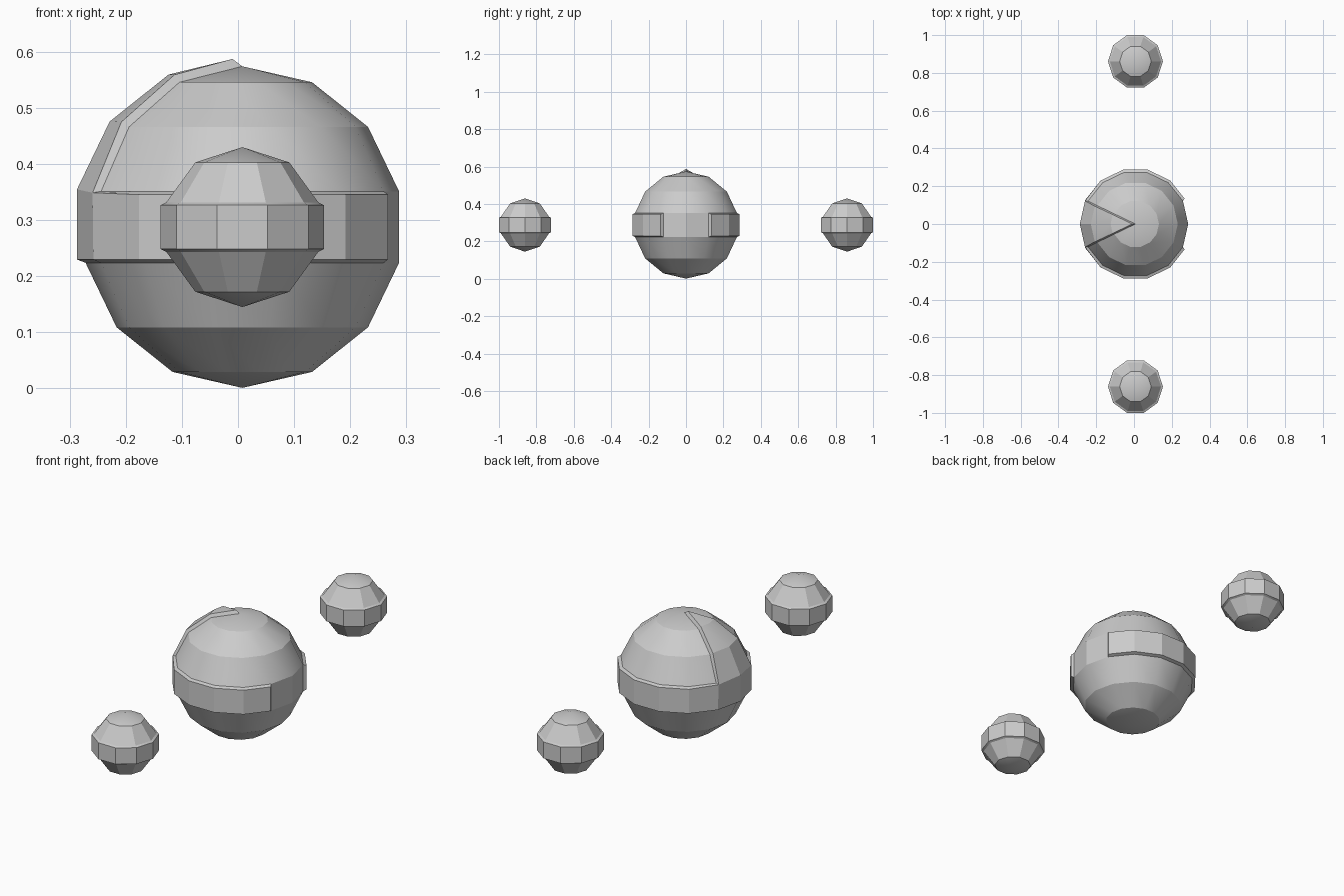
import bpy, bmesh, math

if "Cube" in bpy.data.objects:
    bpy.data.objects.remove(bpy.data.objects["Cube"])

CX, CZ = 0.0077, 0.2875


def banded_ball(name, radius, segments, rings, loc, is_raised, inset, depth):
    """Low-poly ball with a region of faces raised into a band."""
    bm = bmesh.new()
    arc = [bm.verts.new((radius * math.sin(math.pi * i / rings), 0,
                         radius * math.cos(math.pi * i / rings)))
           for i in range(rings + 1)]
    edges = [bm.edges.new(p) for p in zip(arc, arc[1:])]
    bmesh.ops.spin(bm, geom=arc + edges, cent=(0, 0, 0), axis=(0, 0, 1),
                   angle=2 * math.pi, steps=segments)
    bmesh.ops.remove_doubles(bm, verts=bm.verts[:], dist=1e-4)
    bmesh.ops.recalc_face_normals(bm, faces=bm.faces[:])
    bm.normal_update()
    step = 2 * math.pi / segments
    chosen = []
    for f in bm.faces:
        c = f.calc_center_median()
        if is_raised(abs(math.atan2(c.y, c.x)) / step, c.z / radius):
            chosen.append(f)
    bmesh.ops.inset_region(bm, faces=chosen, thickness=inset, depth=depth,
                           use_even_offset=True, use_boundary=True)
    mesh = bpy.data.meshes.new(name)
    bm.to_mesh(mesh)
    bm.free()
    obj = bpy.data.objects.new(name, mesh)
    obj.location = loc
    bpy.context.collection.objects.link(obj)
    bpy.ops.object.select_all(action='DESELECT')
    obj.select_set(True)
    bpy.context.view_layer.objects.active = obj
    bpy.ops.object.shade_smooth_by_angle(angle=math.radians(24.3))
    return obj


# Main body: belt open at +x, plus a wedge rising to the pole at -x
banded_ball("body", 0.2865, 14, 7, (CX, 0, CZ),
            lambda a, z: (abs(z) < 0.1 and a > 1) or (z > 0.1 and a > 6),
            0.006, 0.015)

# Two side balls with a full belt
for side, name in ((-1, "front_ball"), (1, "back_ball")):
    banded_ball(name, 0.1425, 10, 5, (CX, side * 0.861, CZ),
                lambda a, z: abs(z) < 0.1, 0.005, 0.0095)
